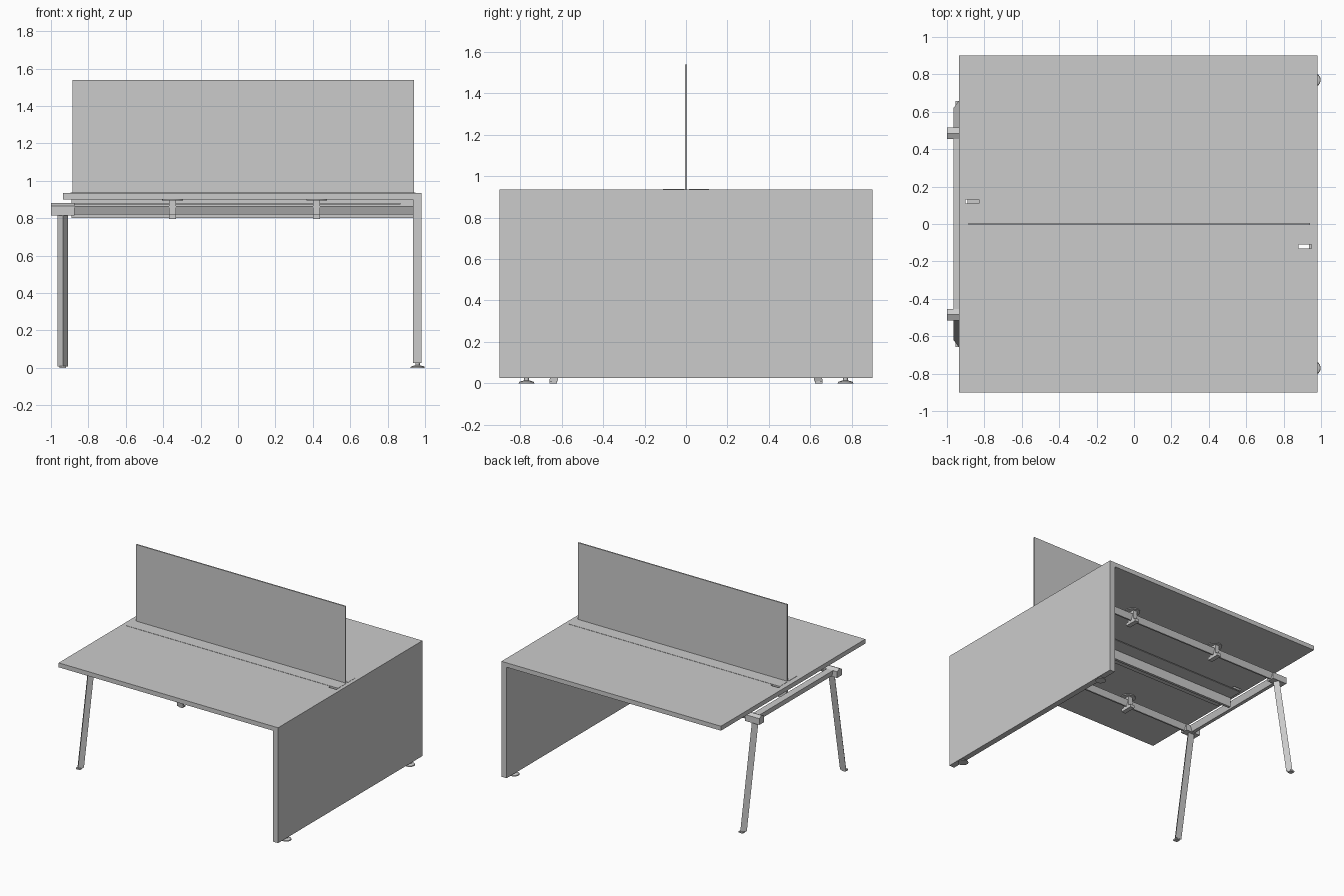
import bpy, bmesh
from mathutils import Vector

if "Cube" in bpy.data.objects:
    bpy.data.objects.remove(bpy.data.objects["Cube"], do_unlink=True)

grey = bpy.data.materials.new("light_grey")
grey.use_nodes = True
grey.diffuse_color = (0.6, 0.6, 0.6, 1)
grey.node_tree.nodes["Principled BSDF"].inputs["Base Color"].default_value = (0.6, 0.6, 0.6, 1)


def finish(name, bm):
    bmesh.ops.recalc_face_normals(bm, faces=bm.faces)
    mesh = bpy.data.meshes.new(name)
    bm.to_mesh(mesh)
    bm.free()
    mesh.materials.append(grey)
    obj = bpy.data.objects.new(name, mesh)
    bpy.context.collection.objects.link(obj)
    return obj


def loft(name, start, end):
    """Solid between two matching rings of points."""
    bm = bmesh.new()
    a = [bm.verts.new(p) for p in start]
    b = [bm.verts.new(p) for p in end]
    bm.faces.new(a)
    bm.faces.new(b)
    for i in range(len(a)):
        j = (i + 1) % len(a)
        bm.faces.new((a[i], a[j], b[j], b[i]))
    return finish(name, bm)


def box(name, x0, x1, y0, y1, z0, z1):
    ring = [(x0, y0), (x1, y0), (x1, y1), (x0, y1)]
    return loft(name, [(x, y, z0) for x, y in ring], [(x, y, z1) for x, y in ring])


def bar_x(name, section, x0, x1):
    return loft(name, [(x0, y, z) for y, z in section], [(x1, y, z) for y, z in section])


def turned(name, x, y, layers):
    """Stack of cone sections: (bottom radius, top radius, bottom z, top z)."""
    bm = bmesh.new()
    for r0, r1, z0, z1 in layers:
        new = bmesh.ops.create_cone(bm, cap_ends=True, segments=24, radius1=r0,
                                    radius2=r1, depth=z1 - z0)["verts"]
        bmesh.ops.translate(bm, verts=new, vec=Vector((x, y, (z0 + z1) / 2)))
    obj = finish(name, bm)
    bpy.ops.object.select_all(action='DESELECT')
    obj.select_set(True)
    bpy.context.view_layer.objects.active = obj
    bpy.ops.object.shade_smooth_by_angle()
    return obj


# Worktop with two cable slots, end panel and divider screen
desktop = box("desktop", -0.935, 0.98, -0.9, 0.9, 0.9, 0.935)
slots = (("front", 0.88, 0.95, -0.13), ("back", -0.9, -0.83, 0.11))
for side, x0, x1, y in slots:
    cutter = box(side + "_slot_cutter", x0, x1, y, y + 0.02, 0.85, 1.0)
    cutter.hide_render = True
    cutter.hide_viewport = True
    cutter.display_type = 'WIRE'
    cut = desktop.modifiers.new(side + "_slot", 'BOOLEAN')
    cut.operation = 'DIFFERENCE'
    cut.solver = 'EXACT'
    cut.object = cutter
box("end_panel", 0.935, 0.98, -0.9, 0.9, 0.025, 0.9)
box("divider_screen", -0.885, 0.94, -0.005, 0.005, 0.93, 1.54)

# Thin cover plates along the centre of the worktop
box("front_cover_plate", -0.895, 0.95, -0.11, -0.007, 0.935, 0.937)
box("back_cover_plate", -0.895, 0.95, 0.014, 0.11, 0.935, 0.937)

# Cable tray below the centre line
box("tray_web", -0.89, 0.935, 0.0, 0.02, 0.8, 0.9)
box("tray_back_shelf", -0.89, 0.935, 0.02, 0.13, 0.874, 0.88)
box("tray_front_shelf", -0.89, 0.87, -0.13, 0.0, 0.874, 0.88)

# Parts repeated at the front and the back
for side, s in (("front", -1), ("back", 1)):
    # Support rail with a peaked end socket
    rail = [(-0.025, 0.865), (0.025, 0.865), (0.006, 0.82), (-0.006, 0.82)]
    socket = [(-0.03, 0.815), (0.03, 0.815), (0.03, 0.865), (0, 0.88), (-0.03, 0.865)]
    centre = s * 0.485
    bar_x(side + "_rail", [(centre + y, z) for y, z in rail], -0.9, 0.935)
    bar_x(side + "_rail_socket", [(centre + y, z) for y, z in socket], -1.0, -0.875)

    # Splayed three-sided leg
    section = [(-0.965, -0.02), (-0.935, 0.02), (-0.91, -0.02)]
    loft(side + "_leg",
         [(x, s * (0.64 + out), 0.008) for x, out in section],
         [(x, s * (0.49 + out), 0.845) for x, out in section])
    box(side + "_leg_pad", -0.955, -0.92, s * 0.64 - 0.018, s * 0.64 + 0.018, 0, 0.01)

    # Rail brackets with round fixing plates
    for place, x in (("right", -0.35), ("left", 0.42)):
        name = side + "_" + place
        box(name + "_bracket", x - 0.018, x + 0.018, centre - 0.05, centre + 0.05, 0.797, 0.82)
        box(name + "_bracket_post", x - 0.018, x + 0.018, centre - 0.03, centre + 0.03, 0.82, 0.896)
        turned(name + "_fixing_plate", x, centre, [(0.055, 0.055, 0.894, 0.9)])

    # Levelling foot under the end panel
    turned(side + "_levelling_foot", 0.96, s * 0.77,
           [(0.038, 0.036, 0, 0.007), (0.036, 0.012, 0.007, 0.014), (0.012, 0.012, 0.014, 0.026)])

# Cross beam joining the two legs
beam = [(-0.965, 0.865), (-0.91, 0.865), (-0.928, 0.82), (-0.955, 0.82)]
loft("cross_beam", [(x, -0.485, z) for x, z in beam], [(x, 0.485, z) for x, z in beam])
